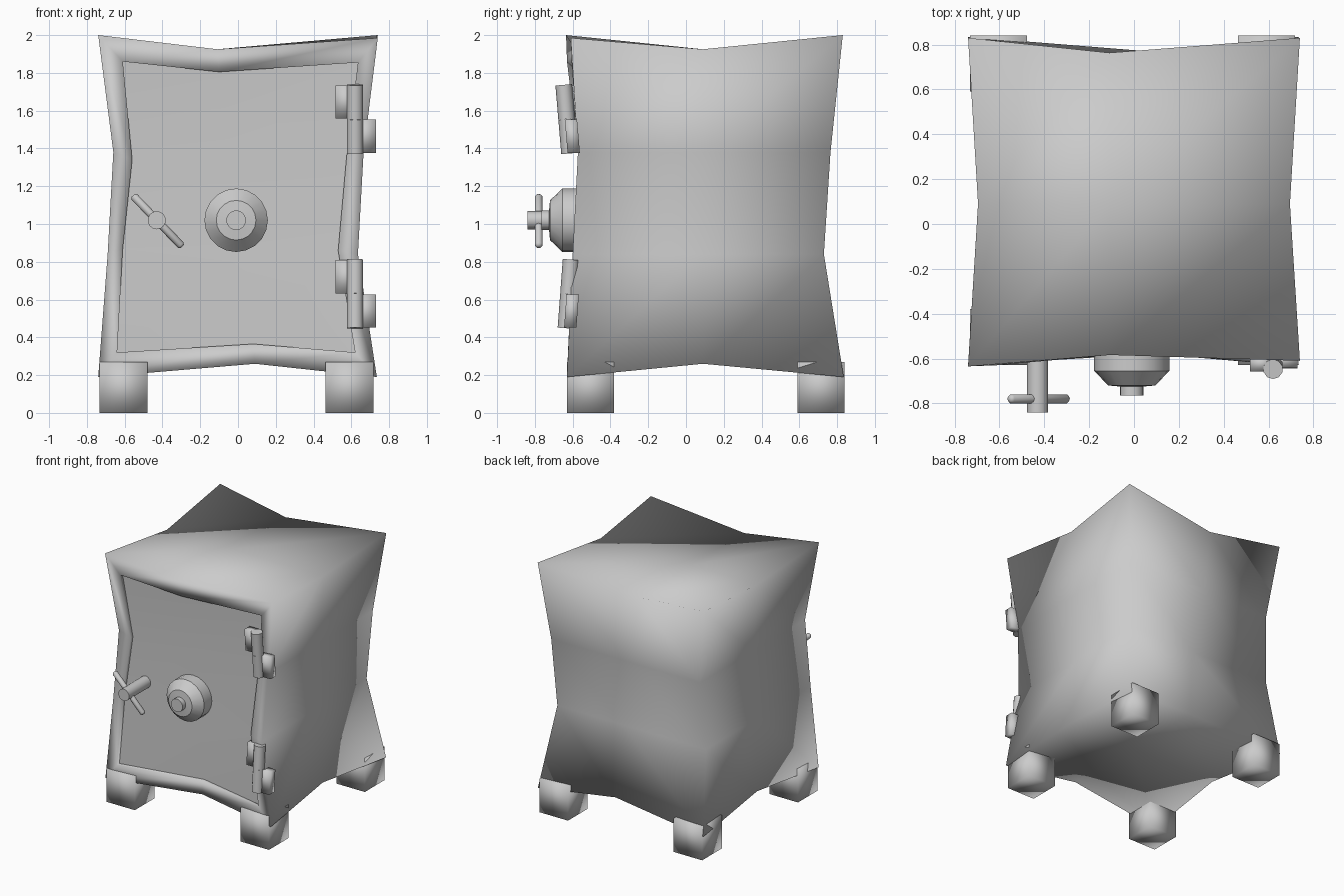
import bpy, bmesh
from math import radians
from mathutils import Vector

if "Cube" in bpy.data.objects:
    bpy.data.objects.remove(bpy.data.objects["Cube"])


def make(name, bm, angle=None):
    """Turn a bmesh into a smooth shaded object (sharp above angle if given)."""
    bmesh.ops.recalc_face_normals(bm, faces=bm.faces)
    for f in bm.faces:
        f.smooth = True
    me = bpy.data.meshes.new(name)
    bm.to_mesh(me)
    bm.free()
    ob = bpy.data.objects.new(name, me)
    bpy.context.collection.objects.link(ob)
    if angle:
        bpy.ops.object.select_all(action='DESELECT')
        bpy.context.view_layer.objects.active = ob
        ob.select_set(True)
        bpy.ops.object.shade_smooth_by_angle(angle=radians(angle))
    return ob


# Pinched safe body: 3 x 3 x 4 lattice, outer shell only
LEFT, RIGHT = (-.74, -.69, -.66, -.74), (.735, .635, .665, .74)
MID_X = (.09, .04, -.05, -.11)
FRONT, BACK = (-.63, -.60, -.572, -.635), (.835, .73, .765, .83)


def point(i, j, k):
    x = (LEFT[k], MID_X[k], RIGHT[k])[i]
    y = (FRONT[k], .09, BACK[k])[j]
    z = (.19, .84, 1.38, 2.0)[k]
    if k in (0, 3):
        if j == 1 and i != 1:
            x *= .94
        if i == 1 and j != 1:
            y *= .92
        if i == 1 or j == 1:
            z = .26 if k == 0 else 1.925
        elif k == 3 and i == 2 and j == 0:
            y, z = -.61, 1.985
    elif i == 1 and j == 0:
        y = -.578
    return Vector((x, y, z))


bm = bmesh.new()
V = {}


def v(i, j, k):
    if (i, j, k) not in V:
        V[i, j, k] = bm.verts.new(point(i, j, k))
    return V[i, j, k]


for a in range(2):
    for k in range(3):
        for i in (0, 2):                                   # sides
            bm.faces.new([v(i, a, k), v(i, a + 1, k), v(i, a + 1, k + 1), v(i, a, k + 1)])
        bm.faces.new([v(a, 2, k), v(a + 1, 2, k), v(a + 1, 2, k + 1), v(a, 2, k + 1)])
    for b in range(2):
        for k in (0, 3):                                   # top and bottom
            bm.faces.new([v(a, b, k), v(a + 1, b, k), v(a + 1, b + 1, k), v(a, b + 1, k)])

# Door frame: inset ring on the front, then a step back to the door
ring = [(0, 3), (0, 2), (0, 1), (0, 0), (1, 0), (2, 0), (2, 1), (2, 2), (2, 3), (1, 3)]
inner = [(-.61, 1.86), (-.56, 1.34), (-.61, .87), (-.64, .32), (.08, .365),
         (.62, .32), (.53, .86), (.575, 1.36), (.635, 1.855), (-.10, 1.805)]
outer_loop = [V[i, 0, k] for i, k in ring]
inner_loop = [bm.verts.new((x, o.co.y + .005, z)) for (x, z), o in zip(inner, outer_loop)]
step_loop = [bm.verts.new(p.co + Vector((0, .03, 0))) for p in inner_loop]
door_pts = {ik: p.co.copy() for ik, p in zip(ring, step_loop)}
for A, B in ((outer_loop, inner_loop), (inner_loop, step_loop)):
    for n in range(10):
        m = (n + 1) % 10
        bm.faces.new([A[n], A[m], B[m], B[n]])
# the shell is open at the front, so orient it together with the door opening
make("safe_body", bm)

# Recessed door panel
bm = bmesh.new()
door_pts[1, 1] = Vector((.03, -.565, .85))
door_pts[1, 2] = Vector((-.04, -.56, 1.36))
dv = {ik: bm.verts.new(p) for ik, p in door_pts.items()}
for i in range(2):
    for k in range(3):
        bm.faces.new([dv[i, k], dv[i + 1, k], dv[i + 1, k + 1], dv[i, k + 1]])
door = make("door_panel", bm)
if door.data.polygons[0].normal.y > 0:
    door.data.flip_normals()


def box(name, lo, hi, shear=0):
    """Smooth box; shear shifts y along z."""
    bm = bmesh.new()
    lo, hi = Vector(lo), Vector(hi)
    bmesh.ops.create_cube(bm, size=1)
    for p in bm.verts:
        p.co = Vector(((lo[n] + hi[n]) / 2 + p.co[n] * (hi[n] - lo[n]) for n in range(3)))
        p.co.y += shear * (p.co.z - (lo.z + hi.z) / 2)
    return make(name, bm)


def lathe(name, origin, axis, profile, sides, angle=35):
    """Stack of (radius, distance) rings along an axis, capped at both ends."""
    bm = bmesh.new()
    q = Vector(axis).to_track_quat('Z', 'Y')
    rings = []
    for r, d in profile:
        c = bmesh.ops.create_circle(bm, segments=sides, radius=r)['verts']
        for p in c:
            p.co = Vector(origin) + q @ (p.co + Vector((0, 0, d)))
        rings.append(c)
    for A, B in zip(rings, rings[1:]):
        for n in range(sides):
            m = (n + 1) % sides
            bm.faces.new([A[n], A[m], B[m], B[n]])
    bm.faces.new(rings[0])
    bm.faces.new(rings[-1])
    return make(name, bm, angle)


# Feet
for sx, s in ((-.605, "left"), (.59, "right")):
    for y, t in ((-.505, "front"), (.715, "back")):
        box(f"{t}_{s}_foot", (sx - .127, y - .125, 0), (sx + .127, y + .125, .27))

# Combination dial
lathe("dial", (-.01, -.55, 1.02), (0, -1, 0),
      [(.168, 0), (.168, .105), (.105, .17), (.052, .175), (.052, .215)], 20)

# Handle with cross bar
lathe("handle_shaft", (-.43, -.55, 1.02), (0, -1, 0), [(.048, 0), (.048, .29)], 14)
lathe("handle_bar", (-.553, -.78, 1.148), (.255, 0, -.265),
      [(.012, -.004), (.021, .008), (.021, .36), (.012, .372)], 10, 60)

# Hinges: door-side half above, frame-side half below, following the pinched edge
for name, z, y, lean in (("upper", 1.555, -.632, -.085), ("lower", .63, -.622, .075)):
    for part, z0, z1, x0, x1 in (("door", z, z + .182, .517, .62),
                                 ("frame", z - .182, z, .62, .73)):
        zc = (z0 + z1) / 2
        yc = y + lean * (zc - z)
        lathe(f"{name}_hinge_{part}_barrel", (.62, yc, zc), (0, lean, 1),
              [(.044, -.091), (.044, .091)], 10, 50)
        box(f"{name}_hinge_{part}_leaf", (x0, yc - .01, z0 + .003), (x1, yc + .055, z1 - .003), lean)
